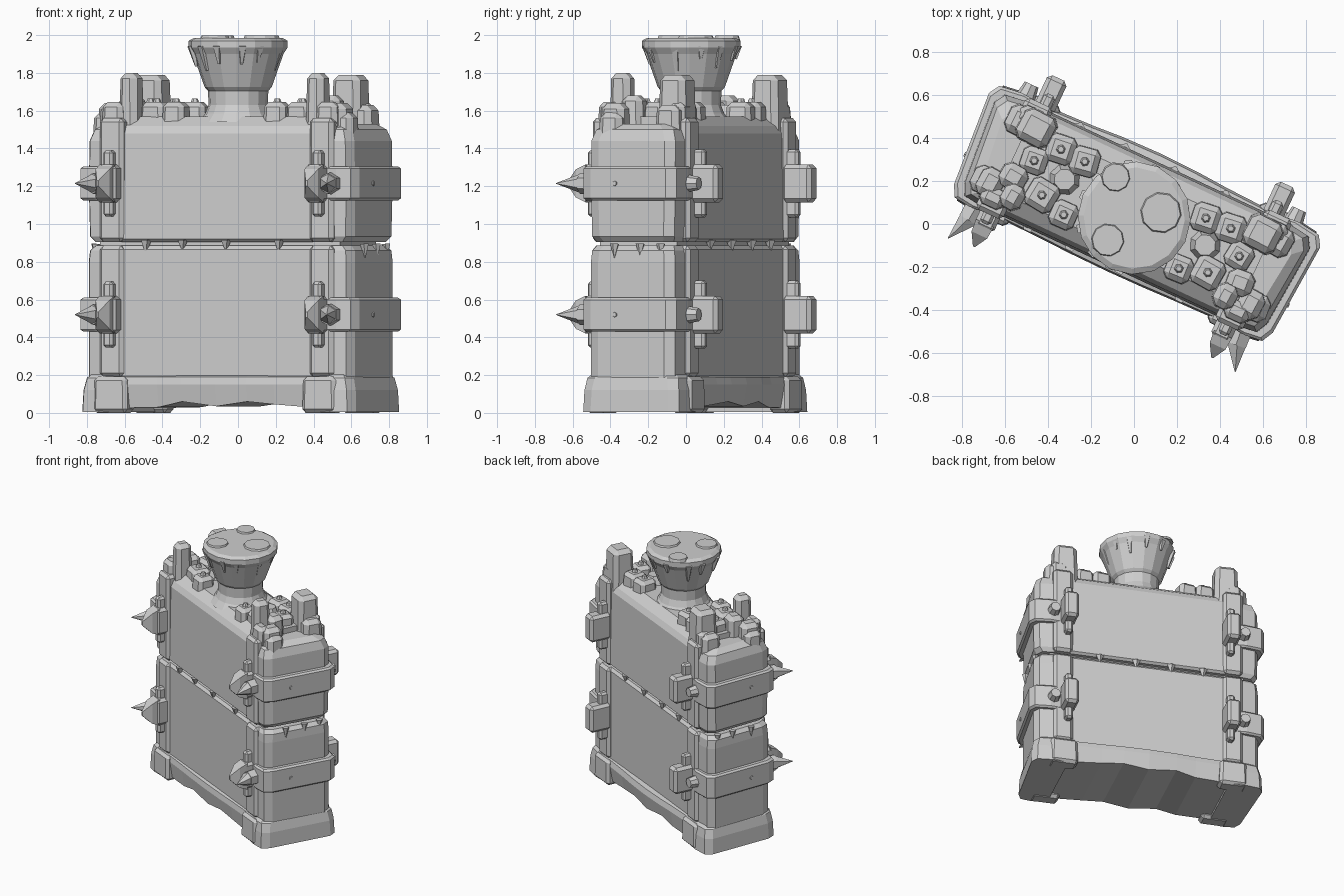
import bpy, bmesh, math, random
from mathutils import Matrix, Vector

random.seed(4)
if "Cube" in bpy.data.objects:
    bpy.data.objects.remove(bpy.data.objects["Cube"])

grey = bpy.data.materials.new("plain_grey")
grey.use_nodes = True
grey.diffuse_color = (0.62, 0.62, 0.62, 1)
grey.node_tree.nodes["Principled BSDF"].inputs["Base Color"].default_value = (0.62, 0.62, 0.62, 1)

# The whole model stands turned about the vertical axis
TURN = Matrix.Translation((0, 0.045, 0)) @ Matrix.Rotation(math.radians(-25), 4, 'Z')


def finish(name, bm):
    bmesh.ops.recalc_face_normals(bm, faces=bm.faces)
    bm.transform(TURN)
    me = bpy.data.meshes.new(name)
    bm.to_mesh(me)
    bm.free()
    me.materials.append(grey)
    ob = bpy.data.objects.new(name, me)
    bpy.context.collection.objects.link(ob)
    return ob


def loft(name, rings):
    """Closed solid through rings with equal point counts."""
    bm = bmesh.new()
    rows = [[bm.verts.new(p) for p in ring] for ring in rings]
    n = len(rows[0])
    for a, b in zip(rows, rows[1:]):
        for i in range(n):
            j = (i + 1) % n
            bm.faces.new((a[i], a[j], b[j], b[i]))
    bm.faces.new(rows[0][::-1])
    bm.faces.new(rows[-1])
    return finish(name, bm)


def block(name, centre, size, chamfer=0.015, taper=1.0, spin=0.0):
    """Chamfered box, optionally narrowed at the top and spun about z."""
    bm = bmesh.new()
    bmesh.ops.create_cube(bm, size=1)
    for v in bm.verts:
        k = taper if v.co.z > 0 else 1
        v.co = Vector((v.co.x * size[0] * k, v.co.y * size[1] * k, v.co.z * size[2]))
    bmesh.ops.bevel(bm, geom=bm.edges[:], offset=chamfer, segments=1, affect='EDGES')
    bm.transform(Matrix.Translation(centre) @ Matrix.Rotation(spin, 4, 'Z'))
    return finish(name, bm)


def cone(name, start, end, r1, r2=0.0, sides=6):
    a, b = Vector(start), Vector(end)
    bm = bmesh.new()
    bmesh.ops.create_cone(bm, cap_ends=True, segments=sides, radius1=r1,
                          radius2=max(r2, 0.002), depth=(b - a).length)
    rot = (b - a).to_track_quat('Z', 'Y').to_matrix().to_4x4()
    bm.transform(Matrix.Translation((a + b) / 2) @ rot)
    return finish(name, bm)


# Plan outline of one end of the case, slightly longer at the back
END = [(0.58, -0.255), (0.67, -0.265), (0.75, -0.255), (0.778, -0.2),
       (0.81, 0.2), (0.78, 0.25), (0.67, 0.265), (0.58, 0.255)]


def end_piece(name, side, levels):
    """levels: height, outward growth in x, growth in y"""
    rings = []
    for z, gx, gy in levels:
        rings.append([(side * (x + (gx if x > 0.6 else 0)), y + (gy if y > 0 else -gy), z)
                      for x, y in END])
    return loft(name, rings)


def slab(name, half_len, levels):
    """Long middle body: levels of height, half depth"""
    return loft(name, [[(-half_len, -d, z), (half_len, -d, z), (half_len, d, z),
                        (-half_len, d, z)] for z, d in levels])


# Middle of the case
slab("lower_panels", 0.62, [(0.15, 0.262), (0.865, 0.262), (0.885, 0.245)])
slab("seam_core", 0.7, [(0.86, 0.225), (0.94, 0.225)])
slab("upper_panels", 0.62, [(0.905, 0.25), (0.92, 0.266), (1.48, 0.256), (1.52, 0.235), (1.57, 0.17)])

# Base skirt, bulging at mid length, with an uneven lower edge
loft("base_skirt", [[(x, -0.262 - b / 2, z), (x, -0.28 - b / 2, 0.15), (x, -0.272 - b / 2, 0.19),
                     (x, -0.24, 0.205), (x, 0.24, 0.205), (x, 0.272 + b, 0.19),
                     (x, 0.283 + b, 0.15), (x, 0.262 + b, z)]
                    for x, z, b in ((-0.6, 0.025, 0), (-0.34, 0.03, 0.01), (-0.2, 0.06, 0.02),
                                    (0, 0.035, 0.025), (0.18, 0.06, 0.02), (0.34, 0.045, 0.01),
                                    (0.6, 0.025, 0))])

for s in (-1, 1):
    # Case ends and feet
    end_piece("lower_end", s, [(0.18, 0, 0), (0.8, 0, 0), (0.86, -0.005, -0.005), (0.885, -0.03, -0.02)])
    end_piece("upper_end", s, [(0.905, -0.03, -0.02), (0.935, -0.005, -0.005), (1.2, 0, 0), (1.44, -0.005, 0),
                               (1.5, -0.025, -0.02), (1.53, -0.07, -0.06)])
    end_piece("foot", s, [(0.005, 0.022, 0.035), (0.12, 0.017, 0.03),
                          (0.185, 0.002, 0.02), (0.205, -0.015, 0)])
    for f in (-1, 1):
        # Corner columns and foot blocks
        for z0, z1 in ((0.19, 0.885), (0.905, 1.56)):
            block("corner_column", (s * 0.613, f * 0.235, (z0 + z1) / 2),
                  (0.14, 0.1, z1 - z0), 0.02)
        block("column_cap", (s * 0.625, f * 0.205, 1.57), (0.13, 0.1, 0.15), 0.025, 0.88)
        block("foot_block", (s * 0.61, f * 0.25, 0.096), (0.2, 0.115, 0.192), 0.02, 0.95)

    for z in (0.52, 1.215):
        # Strap round the end
        end_piece("strap", s, [(z - 0.09, 0.025, 0.015), (z - 0.078, 0.038, 0.026),
                               (z + 0.078, 0.038, 0.026), (z + 0.09, 0.025, 0.015)])
        cone("strap_rivet", (s * 0.81, -0.08, z), (s * 0.832, -0.08, z), 0.02, 0.012)
        cone("strap_stud", (s * 0.685, 0.27, z), (s * 0.685, 0.345, z), 0.048, 0.035, 8)
        # Front clasp with fin and spike
        block("front_clasp", (s * 0.605, -0.305, z), (0.1, 0.11, 0.2), 0.02)
        block("front_clasp_bar", (s * 0.61, -0.295, z), (0.055, 0.075, 0.35), 0.014)
        loft("fin", [[(s * (0.61 + a * w), y, z + b * h)
                      for a, b in ((-1, -1), (1, -1), (1, 1), (-1, 1))]
                     for y, w, h in ((-0.33, 0.045, 0.1), (-0.39, 0.04, 0.075), (-0.45, 0.005, 0.015))])
        cone("spike_root", (s * 0.675, -0.25, z), (s * 0.685, -0.35, z), 0.06, 0.055)
        cone("spike", (s * 0.685, -0.335, z), (s * 0.735, -0.465, z), 0.055)
        # Back clasp
        block("back_clasp", (s * 0.585, 0.34, z), (0.1, 0.17, 0.2), 0.02)
        block("back_clasp_bar", (s * 0.585, 0.3, z), (0.055, 0.08, 0.36), 0.014)

    # Rock towers on the shoulders, leaving a bare floor between them
    for x, y, w, d, top in ((0.58, 0.17, 0.18, 0.17, 1.79), (0.545, -0.165, 0.115, 0.13, 1.8),
                            (0.67, 0.17, 0.12, 0.15, 1.63), (0.665, -0.15, 0.13, 0.15, 1.64),
                            (0.58, -0.08, 0.14, 0.13, 1.68), (0.71, -0.15, 0.1, 0.14, 1.59)):
        block("tower", (s * x, y, (1.42 + top) / 2), (w, d, top - 1.42), 0.03, 0.88,
              random.uniform(-0.1, 0.1))

    # Riveted stones around the neck
    for x, y, w in ((0.31, 0.125, 0.14), (0.435, 0.13, 0.14), (0.525, 0.03, 0.13),
                    (0.425, -0.1, 0.15), (0.295, -0.14, 0.13)):
        block("deck_stone", (s * x, y, 1.58), (w, w, 0.13), 0.025, 0.92, random.uniform(-0.2, 0.2))
        cone("deck_rivet", (s * x, y, 1.635), (s * x, y, 1.665), 0.026, 0.014)
    cone("deck_knob", (s * 0.36, 0.01, 1.54), (s * 0.36, 0.01, 1.63), 0.085, 0.05, 8)

# Bottle neck flaring to a wide funnel
NECK = [(0.21, 1.54), (0.175, 1.585), (0.157, 1.63), (0.16, 1.705), (0.178, 1.725),
        (0.24, 1.9), (0.262, 1.935), (0.262, 1.97), (0.235, 1.985)]
loft("funnel_neck", [[(0.008 + r * math.cos(k * math.tau / 16), r * math.sin(k * math.tau / 16) - 0.015, z)
                      for k in range(16)] for r, z in NECK])

# Drips and worn patches on the funnel
for k in range(12):
    a = k * math.tau / 12 + random.uniform(-0.15, 0.15)
    c, n = math.cos(a), math.sin(a)
    drop = random.uniform(0.02, 0.1)
    rb = 0.242 - drop * 0.36
    cone("funnel_drip", (0.24 * c, 0.24 * n - 0.015, 1.945),
         (rb * c, rb * n - 0.015, 1.9 - drop), 0.03, 0.008, 5)
for x, y, r in ((0.11, 0.06, 0.1), (-0.06, -0.16, 0.08), (-0.15, 0.12, 0.07)):
    cone("top_patch", (x, y, 1.975), (x, y, 1.997), r, r * 0.9, 10)

# Drips along the seam
for f in (-1, 1):
    for x in (-0.45, -0.16, 0.07, 0.36):
        x += random.uniform(-0.05, 0.05)
        cone("seam_drip", (x, f * 0.255, 0.915), (x, f * 0.255, random.uniform(0.84, 0.87)), 0.03, 0, 5)
for s in (-1, 1):
    for y in (-0.1, 0.05, 0.17):
        cone("end_drip", (s * 0.785, y, 0.895), (s * 0.79, y, 0.82), 0.025, 0, 5)
